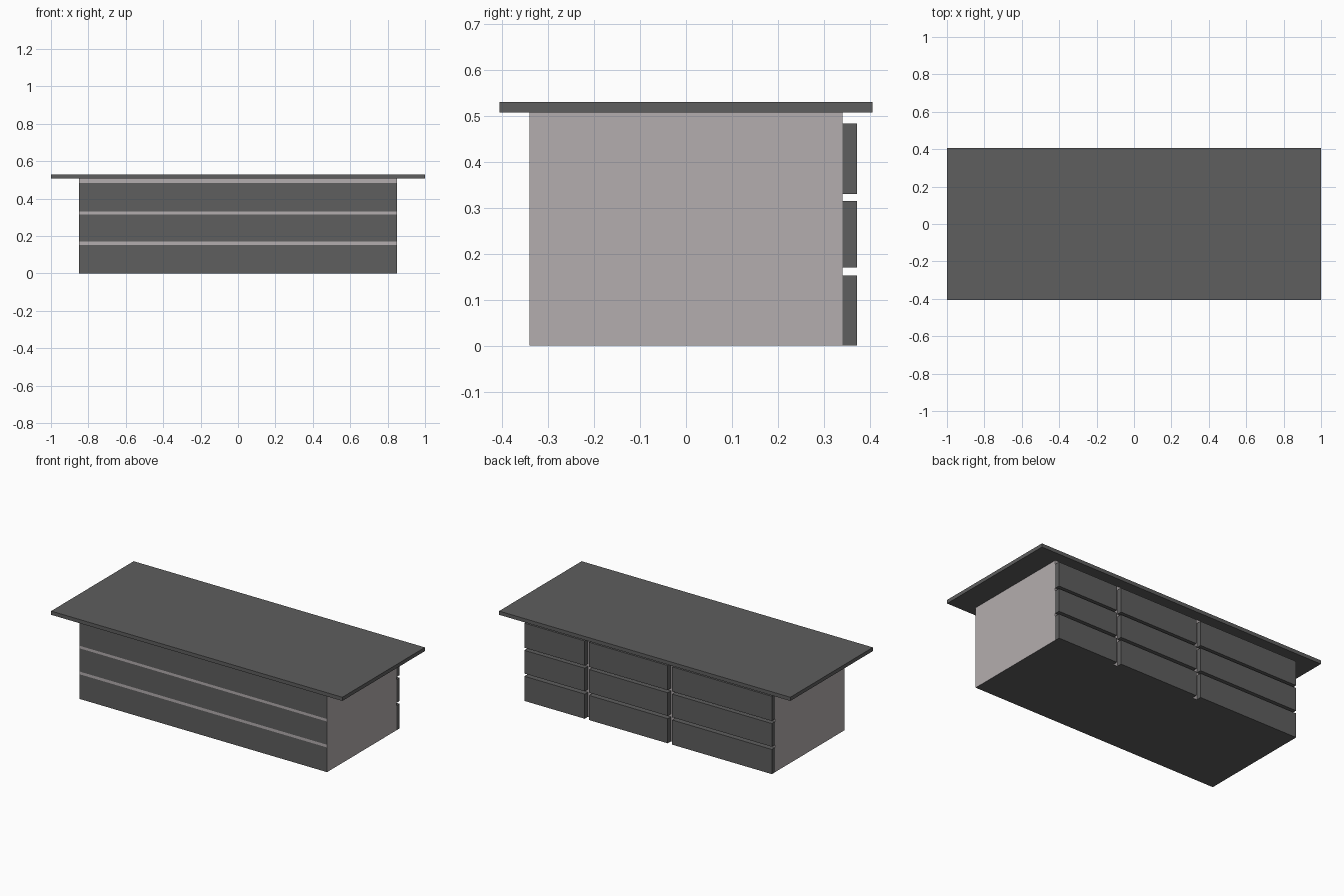
import bpy, bmesh
from mathutils import Vector

if "Cube" in bpy.data.objects:
    bpy.data.objects.remove(bpy.data.objects["Cube"])

def material(name, rgb):
    m = bpy.data.materials.new(name)
    m.diffuse_color = (*rgb, 1)
    m.use_nodes = True
    m.node_tree.nodes["Principled BSDF"].inputs["Base Color"].default_value = m.diffuse_color
    return m

DARK = material("dark_grey", (0.112, 0.112, 0.112))
PALE = material("pale_taupe", (0.455, 0.42, 0.425))

def box(name, lo, hi, mats=(DARK,)):
    lo, hi = Vector(lo), Vector(hi)
    bm = bmesh.new()
    bmesh.ops.create_cube(bm, size=1)
    for v in bm.verts:
        v.co = (lo + hi) / 2 + v.co * (hi - lo)
    me = bpy.data.meshes.new(name)
    bm.to_mesh(me)
    bm.free()
    for m in mats:
        me.materials.append(m)
    ob = bpy.data.objects.new(name, me)
    bpy.context.collection.objects.link(ob)
    return ob

ROWS = [(0.0, 0.153), (0.17, 0.314), (0.33, 0.483)]
COLUMNS = [(-0.85, -0.165), (-0.135, 0.405), (0.435, 0.85)]

# Overhanging table top
box("table_top", (-1, -0.405, 0.507), (1, 0.405, 0.53))

# Cabinet body: pale sides, dark base, flush dark bands across the front
body = box("cabinet_body", (-0.85, -0.34, 0), (0.85, 0.34, 0.507), (PALE, DARK))
bm = bmesh.new()
bm.from_mesh(body.data)
for z in [z for row in ROWS for z in row if z > 0]:
    bmesh.ops.bisect_plane(bm, geom=bm.verts[:] + bm.edges[:] + bm.faces[:],
                           plane_co=(0, 0, z), plane_no=(0, 0, 1))
bm.normal_update()
for f in bm.faces:
    z = f.calc_center_median().z
    front_band = f.normal.y < -0.5 and any(a < z < b for a, b in ROWS)
    f.material_index = int(front_band or f.normal.z < -0.5)
bm.to_mesh(body.data)
bm.free()

# Drawer fronts standing proud of the back face
for r, (z0, z1) in enumerate(ROWS):
    for c, (x0, x1) in enumerate(COLUMNS):
        box(f"drawer_front_{r + 1}_{c + 1}", (x0, 0.34, z0), (x1, 0.372, z1))
